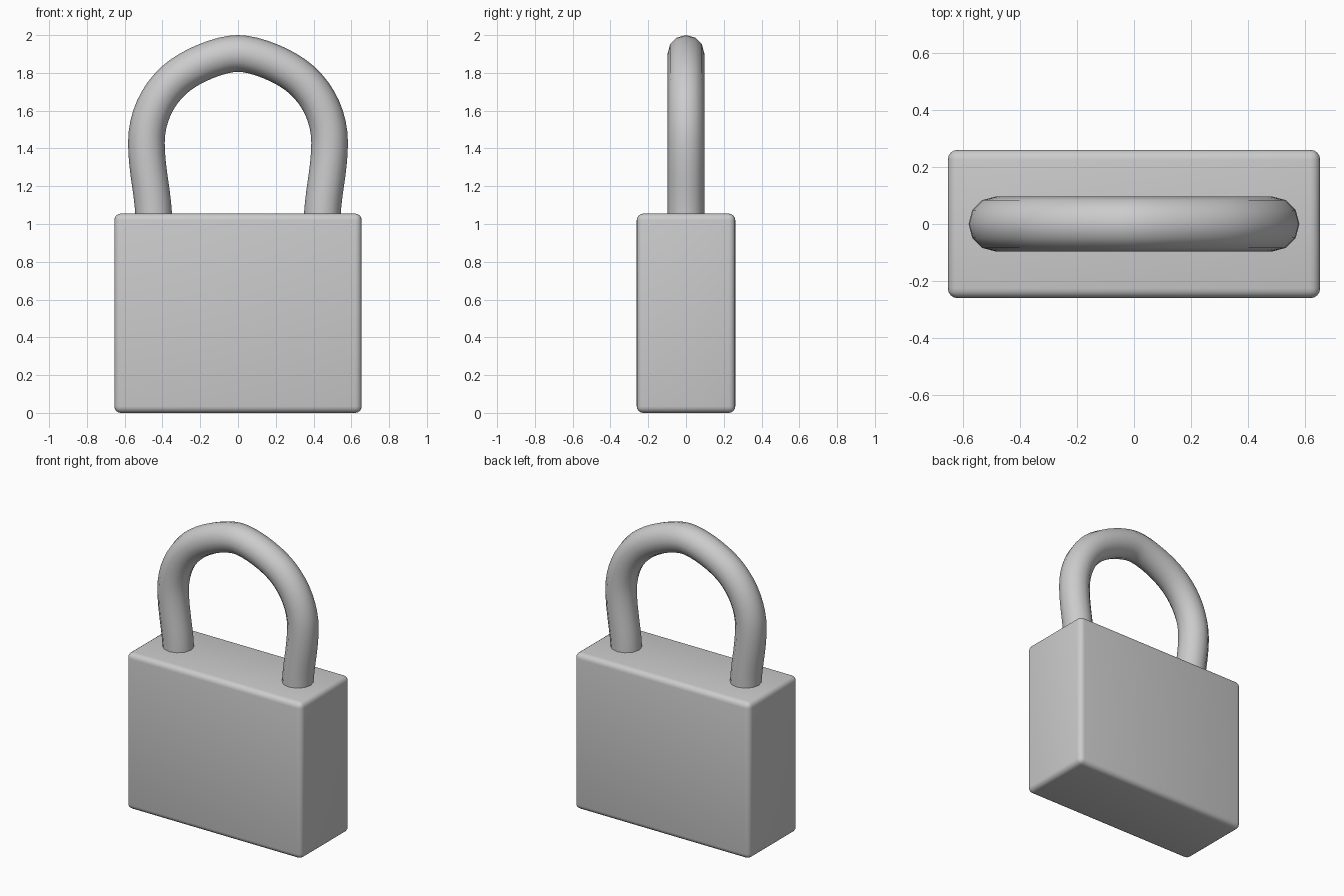
import bpy, bmesh, math
from mathutils import Vector
from mathutils.geometry import interpolate_bezier

if "Cube" in bpy.data.objects:
    bpy.data.objects.remove(bpy.data.objects["Cube"])

grey = bpy.data.materials.new("grey metal")
grey.diffuse_color = (0.6, 0.6, 0.6, 1)
grey.use_nodes = True
grey.node_tree.nodes["Principled BSDF"].inputs["Base Color"].default_value = grey.diffuse_color


def finish(bm, name, angle):
    bmesh.ops.recalc_face_normals(bm, faces=bm.faces)
    mesh = bpy.data.meshes.new(name)
    bm.to_mesh(mesh)
    bm.free()
    mesh.materials.append(grey)
    ob = bpy.data.objects.new(name, mesh)
    bpy.context.collection.objects.link(ob)
    bpy.ops.object.select_all(action='DESELECT')
    ob.select_set(True)
    bpy.context.view_layer.objects.active = ob
    bpy.ops.object.shade_smooth_by_angle(angle=math.radians(angle))
    return ob


# Lock body: box with rounded edges
bm = bmesh.new()
bmesh.ops.create_cube(bm, size=1)
for v in bm.verts:
    v.co = (v.co.x * 1.31, v.co.y * 0.522, (v.co.z + 0.5) * 1.055)
bmesh.ops.bevel(bm, geom=bm.edges[:], offset=0.035, segments=4, profile=0.5,
                affect='EDGES', clamp_overlap=True)
finish(bm, "lock_body", 40)

# Shackle: half path of Bezier spans in x-z, mirrored about the top
spans = [
    ((0.445, 1.0), (0.445, 1.15), (0.485, 1.28), (0.485, 1.43)),
    ((0.485, 1.43), (0.485, 1.56), (0.43, 1.68), (0.335, 1.765)),
    ((0.335, 1.765), (0.25, 1.84), (0.09, 1.903), (0, 1.903)),
]
half = []
for span in spans:
    pts = interpolate_bezier(*[Vector((x, 0, z)) for x, z in span], 9)
    half += pts if not half else pts[1:]
path = half + [Vector((-p.x, 0, p.z)) for p in reversed(half[:-1])]

# Twelve-sided tube swept along the path
RADIUS, SIDES = 0.097, 12
side_axis = Vector((0, 1, 0))
bm = bmesh.new()
rings = []
for i, p in enumerate(path):
    tangent = (path[min(i + 1, len(path) - 1)] - path[max(i - 1, 0)]).normalized()
    out = side_axis.cross(tangent)
    ring = []
    for k in range(SIDES):
        a = math.tau * k / SIDES
        ring.append(bm.verts.new(p + RADIUS * (math.cos(a) * out + math.sin(a) * side_axis)))
    rings.append(ring)
for r0, r1 in zip(rings, rings[1:]):
    for k in range(SIDES):
        n = (k + 1) % SIDES
        bm.faces.new((r0[k], r0[n], r1[n], r1[k]))
bm.faces.new(rings[0])
bm.faces.new(rings[-1])
finish(bm, "shackle", 40)
